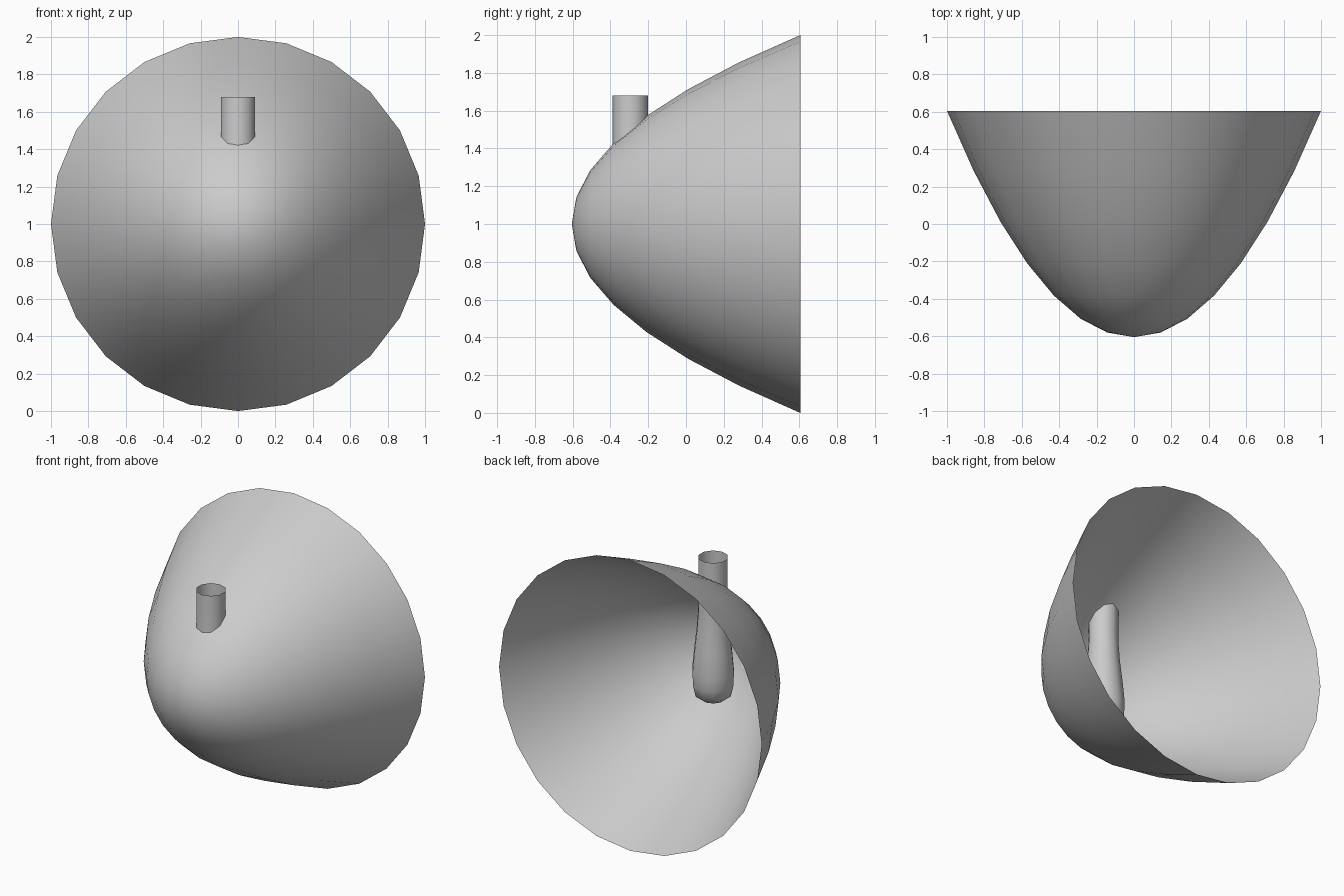
import bpy, bmesh
from math import cos, sin, pi, radians
from mathutils import Matrix

if "Cube" in bpy.data.objects:
    bpy.data.objects.remove(bpy.data.objects["Cube"])


def lathe(name, profile, sides, matrix):
    """Revolve (radius, height) points about local z; zero radius makes a pole."""
    bm = bmesh.new()
    rings = []
    for r, h in profile:
        if r == 0:
            rings.append([bm.verts.new((0, 0, h))] * sides)
        else:
            rings.append([bm.verts.new((r * cos(2 * pi * i / sides),
                                        r * sin(2 * pi * i / sides), h))
                          for i in range(sides)])
    for a, b in zip(rings, rings[1:]):
        for i in range(sides):
            j = (i + 1) % sides
            quad = list(dict.fromkeys((a[i], a[j], b[j], b[i])))
            bm.faces.new(quad)
    bmesh.ops.recalc_face_normals(bm, faces=bm.faces)
    bm.transform(matrix)
    mesh = bpy.data.meshes.new(name)
    bm.to_mesh(mesh)
    bm.free()
    obj = bpy.data.objects.new(name, mesh)
    bpy.context.collection.objects.link(obj)
    for p in mesh.polygons:
        p.use_smooth = True
    return obj


# Parabolic reflector: open thin shell, apex to the front, mouth to the back
dish = [(i / 7, -0.605 + 1.21 * (i / 7) ** 2) for i in range(8)]
lathe("reflector", dish, 24,
      Matrix.Translation((0, 0, 1)) @ Matrix.Rotation(radians(-90), 4, 'X'))

# Bulb: open neck through the shell, swelling to a rounded lower end
bulb = [(0.095, 1.68), (0.095, 1.35), (0.105, 1.2), (0.123, 1.04),
        (0.136, 0.9), (0.132, 0.81), (0.115, 0.735), (0.075, 0.705), (0, 0.695)]
lathe("bulb", bulb, 10,
      Matrix.Translation((0, -0.295, 0)) @ Matrix.Rotation(radians(90), 4, 'Z'))
